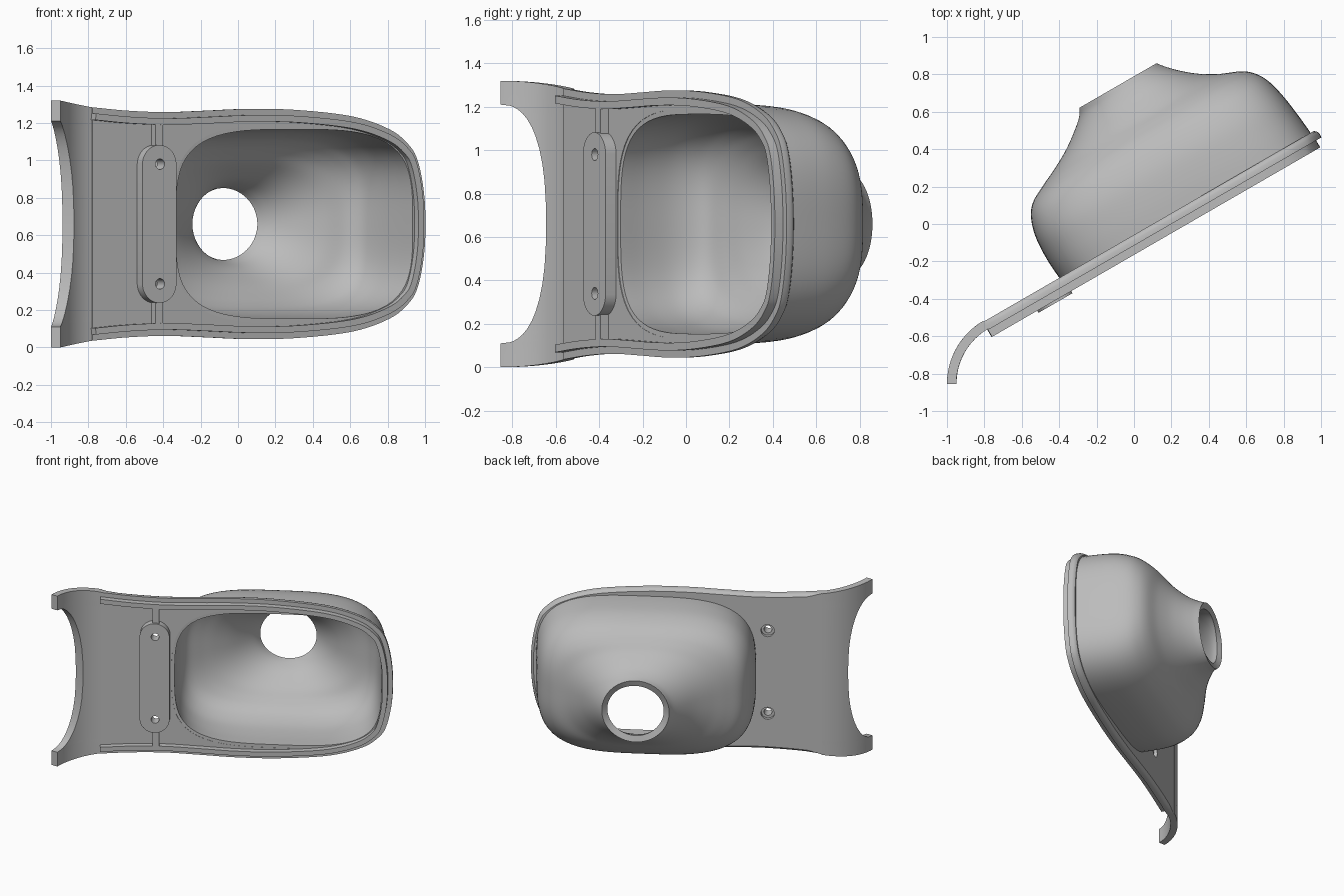
import bpy, bmesh, math
from mathutils import Vector

if "Cube" in bpy.data.objects:
    bpy.data.objects.remove(bpy.data.objects["Cube"])

C, S = math.cos(math.radians(30)), 0.5
grey = bpy.data.materials.new("plain grey")
grey.diffuse_color = (0.5, 0.5, 0.5, 1)
grey.use_nodes = True
grey.node_tree.nodes["Principled BSDF"].inputs["Base Color"].default_value = grey.diffuse_color


def P(s, t, z):
    """Tilted plate frame: s along plate, t towards the back, z from mid height."""
    return (C * s - S * t, S * s + C * t, z + 0.66)


def loft(name, rings, cap=True):
    bm = bmesh.new()
    vs = [[bm.verts.new(p) for p in r] for r in rings]
    n = len(rings[0])
    for a, b in zip(vs, vs[1:]):
        for j in range(n):
            k = (j + 1) % n
            bm.faces.new((a[j], b[j], b[k], a[k]))
    if cap:
        bm.faces.new(vs[0])
        bm.faces.new(vs[-1])
        bmesh.ops.recalc_face_normals(bm, faces=bm.faces)
    me = bpy.data.meshes.new(name)
    bm.to_mesh(me)
    bm.free()
    me.materials.append(grey)
    ob = bpy.data.objects.new(name, me)
    bpy.context.collection.objects.link(ob)
    return ob


def activate(ob):
    bpy.ops.object.select_all(action='DESELECT')
    ob.select_set(True)
    bpy.context.view_layer.objects.active = ob


def apply(ob, kind, **props):
    m = ob.modifiers.new(kind.lower(), kind)
    for k, v in props.items():
        setattr(m, k, v)
    activate(ob)
    bpy.ops.object.modifier_apply(modifier=m.name)


def smooth(ob, deg=35):
    activate(ob)
    bpy.ops.object.shade_smooth_by_angle(angle=math.radians(deg))


def catmull(pts, n):
    pts = [Vector(p) for p in pts]
    ext = [2 * pts[0] - pts[1]] + pts + [2 * pts[-1] - pts[-2]]
    out = []
    for i in range(len(pts) - 1):
        a, b, c, d = ext[i:i + 4]
        for q in range(n):
            u = q / n
            out.append(0.5 * (2 * b + (c - a) * u + (2 * a - 5 * b + 4 * c - d) * u * u
                              + (3 * b - a - 3 * c + d) * u ** 3))
    return out + [pts[-1]]


def oval(sl, sr, b, n, count=96):
    """Superellipse points in (s, z)."""
    out = []
    for i in range(count):
        a = 2 * math.pi * i / count
        c, d = math.cos(a), math.sin(a)
        r = (abs(c) ** n + abs(d) ** n) ** (-1 / n)
        out.append(((sl + sr) / 2 + (sr - sl) / 2 * r * c, b * r * d))
    return out


def disc(s, z, r, t0, t1):
    pts = oval(s - r, s + r, r, 2, 24)
    return loft("cutter", [[P(a, t, z + b) for a, b in pts] for t in (t0, t1)])


# Plate outline in (s, z)
S0 = -0.956
half = [(S0, .624), (-.74, .606), (-.5, .598), (-.25, .606), (0, .615), (.3, .61), (.65, .575),
        (.88, .505), (1.0, .42), (1.055, .33), (1.09, .17), (1.10, 0)]
path = catmull(half + [(s, -z) for s, z in half[-2::-1]], 6)


def inset(d, ramp=False):
    out = []
    for i, p in enumerate(path):
        tan = (path[min(i + 1, len(path) - 1)] - path[max(i - 1, 0)]).normalized()
        k = min(1, (p.x - S0) / 0.1) if ramp else 1
        out.append(p + Vector((tan.y, -tan.x)) * d * k)
    return out


# Flat plate with rounded back edge
layers = [(0, -.1), (0, -.075), (.006, -.06), (.02, -.05)]
plate = loft("mounting_plate", [[P(p.x, t, p.y) for p in inset(d, True)] for d, t in layers])

# Raised lip running round the front of the plate
a, b = inset(.033), inset(.068)
lip = loft("front_lip", [[P(p.x, -.09, p.y), P(p.x, -.143, p.y), P(q.x, -.143, q.y), P(q.x, -.09, q.y)]
                         for p, q in zip(a, b)])

# Curved end with its concave cutout and two corner arms
ds = [0, .1, .2, .28, .35, .41, .45, .485, .51, .53, .54, .546, .55, .6, .66]
rings = []
for d in [-v for v in ds[:0:-1]] + ds:
    f = d / .66
    ye = .21 * max(0, 1 - (abs(d) / .55) ** 2.5) ** .4
    ring = []
    for R, order in ((.39, range(17)), (.34, range(16, -1, -1))):
        end = 180 - math.degrees(math.asin(ye / R))
        for k in order:
            deg = 120 + (end - 120) * k / 16
            th = math.radians(deg)
            h = .624 + .036 * math.sin(math.radians((deg - 120) * 1.5))
            ring.append((-.61 + R * math.cos(th), -.855 + R * math.sin(th), .66 + f * h))
    rings.append(ring)
bend = loft("curved_end", rings)

# Hollow housing with round neck: t, left s, right s, half height, squareness
sections = [(-.099, -.485, 1.066, .553, 3.4), (.05, -.497, 1.052, .553, 3.4), (.19, -.492, 1.033, .54, 3.4),
            (.30, -.462, 1.005, .505, 3.3), (.37, -.41, .965, .46, 3.1), (.42, -.32, .905, .41, 2.9),
            (.465, -.225, .80, .36, 2.6), (.52, -.125, .705, .315, 2.35), (.58, -.04, .63, .275, 2.15),
            (.64, .03, .57, .25, 2), (.684, .059, .534, .2375, 2)]
housing = loft("hollow_housing", [[P(s, t, z) for s, z in oval(l, r, h, n)]
                                  for t, l, r, h, n in catmull(sections, 5)], cap=False)
apply(housing, 'SOLIDIFY', thickness=.047, offset=-1)

# Screw pad and its short ribs
pad_pts = []
for i in range(48):
    g = 2 * math.pi * (i + .5) / 48
    pad_pts.append((-.575 + .105 * math.cos(g), .105 * math.sin(g) + math.copysign(.3175, math.sin(g))))
pad = loft("screw_pad", [[P(s, t, z) for s, z in pad_pts] for t in (-.156, -.09)])
for sg, nm in ((1, "upper_rib"), (-1, "lower_rib")):
    loft(nm, [[P(s, t, sg * z) for s, z in ((-.592, .38), (-.543, .38), (-.543, .55), (-.592, .55))]
              for t in (-.141, -.09)])

# Cut the housing opening and the countersunk screw holes
opening = loft("cutter", [[P(s, t, z) for s, z in oval(-.46, 1.04, .53, 3.4)] for t in (-.2, .1)])
holes = [disc(-.571, z, .028, -.3, .1) for z in (.32, -.32)]
sinks = [disc(-.571, z, .047, -.075, .1) for z in (.32, -.32)]
for ob, cutters in ((plate, [opening] + holes + sinks), (pad, holes)):
    for c in cutters:
        apply(ob, 'BOOLEAN', operation='DIFFERENCE', object=c, solver='EXACT')
for c in [opening] + holes + sinks:
    bpy.data.objects.remove(c, do_unlink=True)

for ob in (plate, lip, bend, housing, pad):
    smooth(ob)
